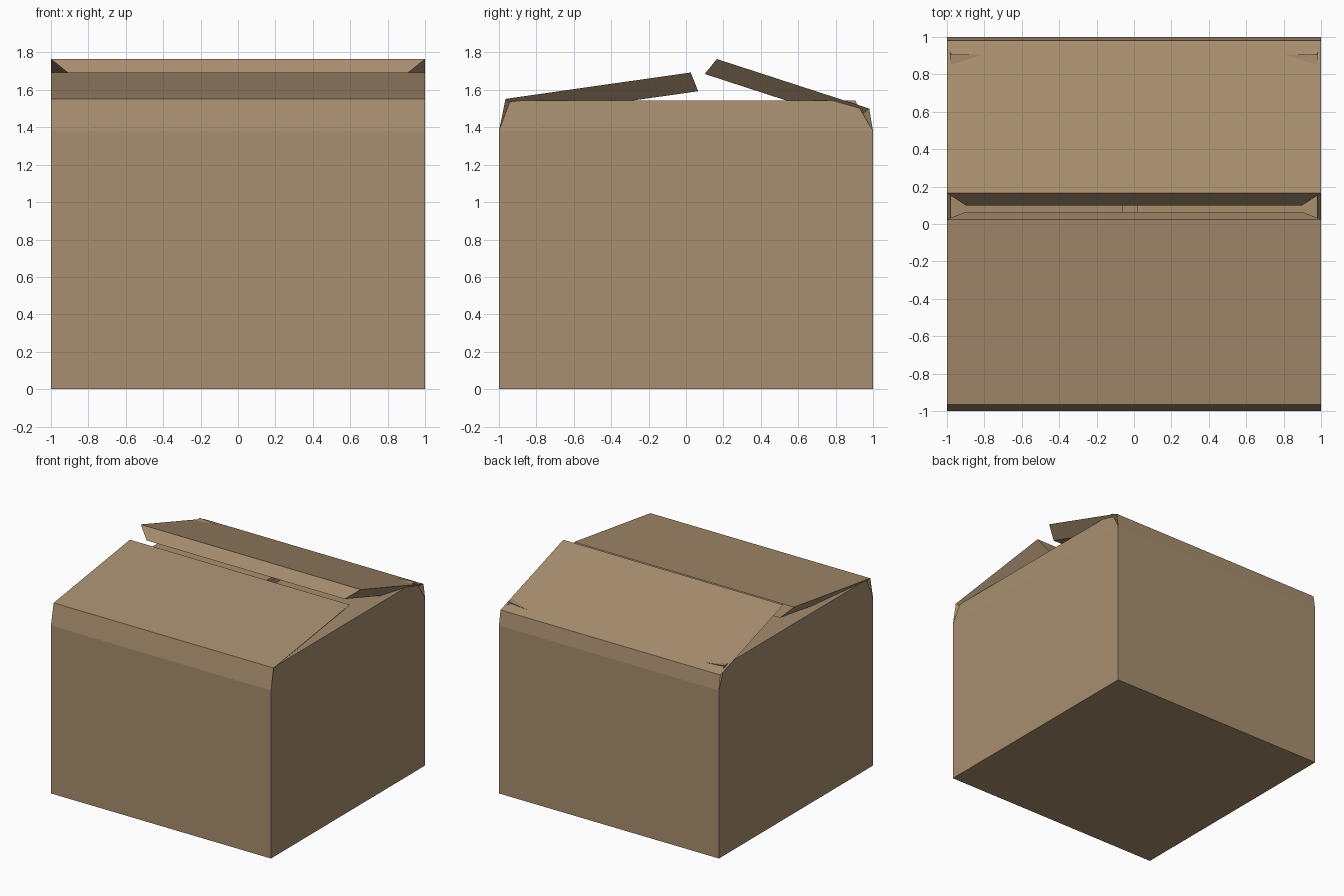
import bpy, bmesh

if "Cube" in bpy.data.objects:
    bpy.data.objects.remove(bpy.data.objects["Cube"])

card = bpy.data.materials.new("cardboard brown")
card.diffuse_color = (0.39, 0.272, 0.158, 1)
card.use_nodes = True
card.node_tree.nodes["Principled BSDF"].inputs["Base Color"].default_value = card.diffuse_color

RIM = 1.38      # height where the flaps are hinged
T = 0.1         # board thickness


def finish(name, bm, hidden):
    """Orient the closed shell, then drop the faces hidden in the joint."""
    bmesh.ops.recalc_face_normals(bm, faces=bm.faces)
    bmesh.ops.delete(bm, geom=hidden, context='FACES_ONLY')
    me = bpy.data.meshes.new(name)
    bm.to_mesh(me)
    bm.free()
    me.materials.append(card)
    ob = bpy.data.objects.new(name, me)
    bpy.context.collection.objects.link(ob)
    return ob


def ring(bm, r, z):
    return [bm.verts.new((x * r, y * r, z))
            for x, y in ((-1, -1), (1, -1), (1, 1), (-1, 1))]


def box_body():
    """Open box with thick walls and floor."""
    bm = bmesh.new()
    rings = [ring(bm, 1, 0), ring(bm, 1, RIM), ring(bm, 1 - T, RIM), ring(bm, 1 - T, T)]
    hidden = []
    bm.faces.new(rings[0])
    bm.faces.new(rings[3])
    for k, (a, b) in enumerate(zip(rings, rings[1:])):
        for i in range(4):
            j = (i + 1) % 4
            f = bm.faces.new((a[i], a[j], b[j], b[i]))
            if k == 1:
                hidden.append(f)
    finish("box_body", bm, hidden)


def flap(name, axis, outer, inner):
    """Folded thick flap: profile points (position, height, low end, high end)
    for the outer and inner skins, with slanted ends between them."""
    bm = bmesh.new()

    def pair(p):
        pos, z, lo, hi = p
        return [bm.verts.new((s, pos, z) if axis == 'y' else (pos, s, z)) for s in (lo, hi)]

    loop = [pair(p) for p in outer] + [pair(p) for p in reversed(inner)]
    n = len(loop)
    faces = []
    for i in range(n):                       # skins, free edge and hinge
        a, b = loop[i], loop[(i + 1) % n]
        faces.append(bm.faces.new((a[0], a[1], b[1], b[0])))
    for i in range(n // 2 - 1):              # slanted ends
        for s in (0, 1):
            bm.faces.new((loop[i][s], loop[i + 1][s], loop[n - 2 - i][s], loop[n - 1 - i][s]))
    finish(name, bm, [faces[-1]])


box_body()

# Long flaps lying on top, half open
w, v = (-1, 1), (-0.9, 0.9)
flap("front_flap", 'y',
     [(-1, RIM, *w), (-0.965, 1.552, *w), (0.025, 1.693, *w)],
     [(-0.9, RIM, *v), (-0.868, 1.46, *v), (0.065, 1.593, *v)])
flap("back_flap", 'y',
     [(1, RIM, *w), (0.98, 1.5, *w), (0.165, 1.765, *w)],
     [(0.9, RIM, *v), (0.885, 1.43, *v), (0.1, 1.685, *v)])

# Side flaps folded in underneath, dipping slightly to the middle
for name, s, end in (("right_flap", 1, 0.02), ("left_flap", -1, -0.06)):
    u, q = (-0.94, 0.905), (-0.84, 0.805)
    flap(name, 'x',
         [(s, RIM, -1, 1), (s * 0.98, 1.542, *u), (end, 1.445, *u)],
         [(s * 0.9, RIM, -0.9, 0.9), (s * 0.885, 1.433, *q), (end + s * 0.01, 1.345, *q)])
